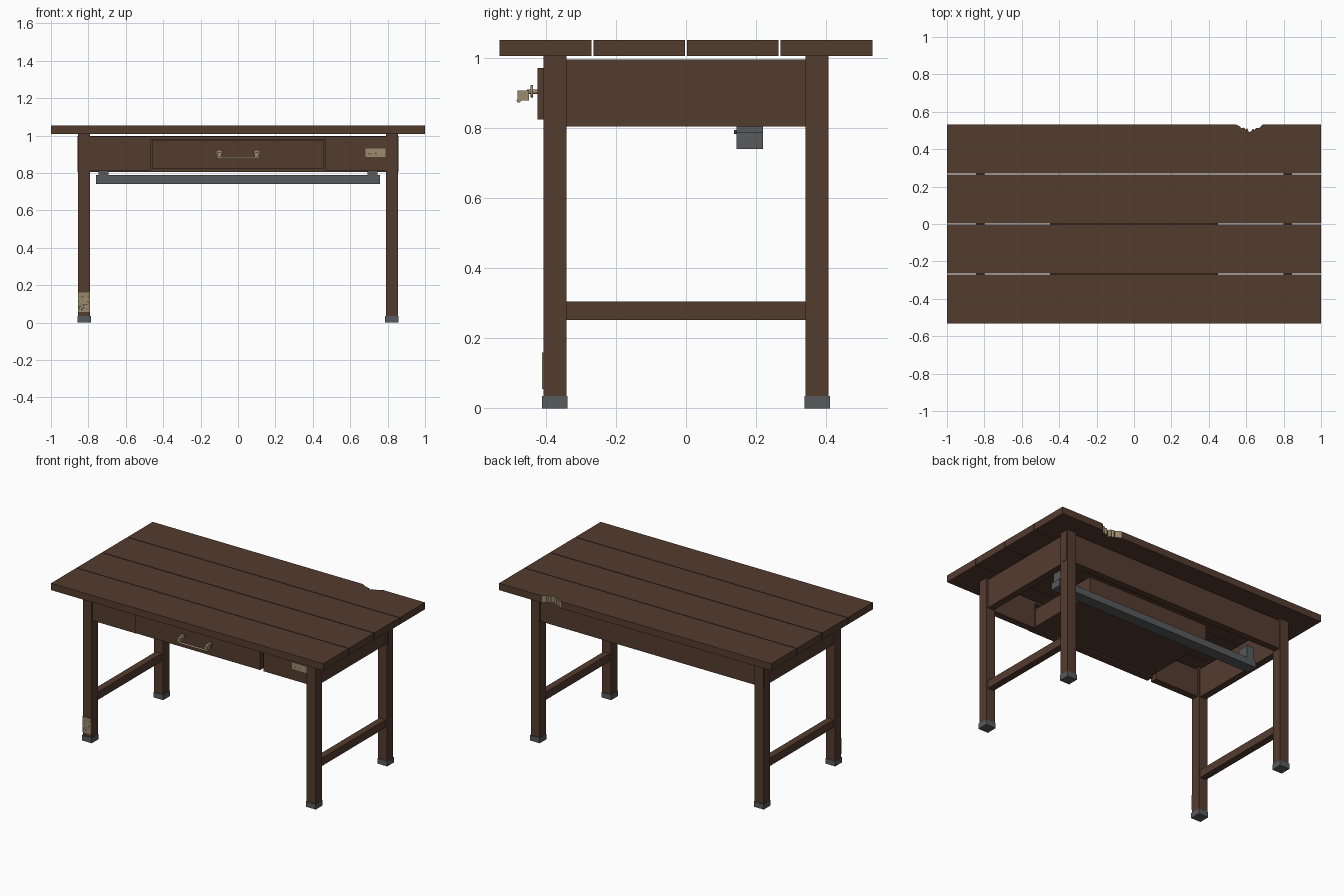
import bpy, bmesh, math, random
from mathutils import Vector

if "Cube" in bpy.data.objects:
    bpy.data.objects.remove(bpy.data.objects["Cube"])

random.seed(4)


def material(name, rgb):
    m = bpy.data.materials.new(name)
    m.diffuse_color = (*rgb, 1)
    m.use_nodes = True
    m.node_tree.nodes["Principled BSDF"].inputs["Base Color"].default_value = m.diffuse_color
    return m


WOOD = material("dark_wood", (0.088, 0.045, 0.028))
STEEL = material("grey_steel", (0.095, 0.10, 0.105))
TAN = material("bare_tan", (0.33, 0.26, 0.155))
SPECK = material("dark_speck", (0.03, 0.02, 0.014))


def finish(name, bm, *mats):
    bmesh.ops.recalc_face_normals(bm, faces=bm.faces)
    me = bpy.data.meshes.new(name)
    bm.to_mesh(me)
    bm.free()
    for m in mats:
        me.materials.append(m)
    ob = bpy.data.objects.new(name, me)
    bpy.context.collection.objects.link(ob)
    return ob


def box(name, x, y, z, mat):
    """Box from (min, max) pairs."""
    bm = bmesh.new()
    bmesh.ops.create_cube(bm, size=1)
    for v in bm.verts:
        v.co = [r[0] if c < 0 else r[1] for r, c in zip((x, y, z), v.co)]
    return finish(name, bm, mat)


def prism(name, pts, direction, *mats):
    """Extrude a closed 3D outline along a direction."""
    bm = bmesh.new()
    f = bm.faces.new([bm.verts.new(p) for p in pts])
    ext = bmesh.ops.extrude_face_region(bm, geom=[f])
    for v in ext["geom"]:
        if isinstance(v, bmesh.types.BMVert):
            v.co += Vector(direction)
    return finish(name, bm, *mats)


def rod(name, a, b, radius, mat, sides=12):
    a, b = Vector(a), Vector(b)
    bm = bmesh.new()
    bmesh.ops.create_cone(bm, cap_ends=True, segments=sides, radius1=radius,
                          radius2=radius, depth=(b - a).length)
    rot = (b - a).to_track_quat('Z', 'Y')
    for v in bm.verts:
        v.co = rot @ v.co + (a + b) / 2
    return finish(name, bm, mat)


def pair(s, a, b):
    """Mirrored (min, max) range on side s."""
    return (min(s * a, s * b), max(s * a, s * b))


# Tabletop planks
Z0, Z1 = 1.007, 1.053
for i, (a, b) in enumerate([(-0.533, -0.270), (-0.265, -0.003), (0.003, 0.265)]):
    box(f"top_plank_{i + 1}", (-1, 1), (a, b), (Z0, Z1), WOOD)

# Back plank with a splintered bite out of its edge
bite = [(0.69, 0.533), (0.668, 0.512), (0.655, 0.514), (0.645, 0.503),
        (0.635, 0.508), (0.625, 0.495), (0.614, 0.490), (0.606, 0.512),
        (0.597, 0.505), (0.588, 0.516), (0.576, 0.511), (0.565, 0.522), (0.545, 0.533)]
outline = [(-1, 0.270), (1, 0.270), (1, 0.533)] + bite + [(-1, 0.533)]
plank = prism("top_plank_back", [(x, y, Z0) for x, y in outline], (0, 0, Z1 - Z0), WOOD, TAN)
for p in plank.data.polygons:
    if abs(p.normal.z) < 0.5 and 0.54 < p.center.x < 0.70 and p.center.y < 0.532:
        p.material_index = 1

# Legs, feet, side aprons and side stretchers
for s, side in ((-1, "left"), (1, "right")):
    for t, end in ((-1, "front"), (1, "back")):
        box(f"leg_{end}_{side}", pair(s, 0.79, 0.855), pair(t, 0.342, 0.407), (0.02, 1.007), WOOD)
        box(f"foot_{end}_{side}", pair(s, 0.787, 0.859), pair(t, 0.339, 0.411), (0, 0.035), STEEL)
    box(f"side_apron_{side}", pair(s, 0.80, 0.845), (-0.342, 0.342), (0.805, 0.997), WOOD)
    box(f"side_stretcher_{side}", pair(s, 0.80, 0.845), (-0.342, 0.342), (0.253, 0.305), WOOD)
    box(f"front_apron_{side}", pair(s, 0.468, 0.80), (-0.400, -0.355), (0.810, 0.995), WOOD)

# Back apron and rail over the drawer
box("back_apron", (-0.857, 0.857), (0.355, 0.400), (0.805, 0.997), WOOD)
box("drawer_rail", (-0.468, 0.468), (-0.400, -0.355), (0.980, 0.995), WOOD)

# Drawer: front, sides, back and bottom
box("drawer_front", (-0.46, 0.46), (-0.424, -0.375), (0.825, 0.973), WOOD)
for s, side in ((-1, "left"), (1, "right")):
    box(f"drawer_side_{side}", pair(s, 0.425, 0.45), (-0.375, 0.13), (0.835, 0.955), WOOD)
box("drawer_back", (-0.425, 0.425), (0.105, 0.13), (0.835, 0.955), WOOD)
box("drawer_bottom", (-0.425, 0.425), (-0.375, 0.105), (0.835, 0.85), WOOD)

# Drawer pull: round roses, drop blocks and a bar
for s, side in ((-1, "left"), (1, "right")):
    x = s * 0.10
    rod(f"pull_post_{side}", (x, -0.424, 0.905), (x, -0.455, 0.905), 0.006, TAN)
    rod(f"pull_rose_{side}", (x, -0.437, 0.906), (x, -0.445, 0.906), 0.018, TAN, 16)
    box(f"pull_block_{side}", (x - 0.011, x + 0.011), (-0.482, -0.448), (0.880, 0.909), TAN)
rod("pull_bar", (-0.115, -0.478, 0.880), (0.115, -0.478, 0.880), 0.006, TAN)

# Steel beam under the top with its hanging brackets
box("steel_beam", (-0.76, 0.76), (0.145, 0.22), (0.742, 0.788), STEEL)
for s, side in ((-1, "left"), (1, "right")):
    box(f"beam_bracket_{side}", pair(s, 0.692, 0.745), (0.145, 0.22), (0.788, 0.87), STEEL)
    rod(f"bracket_bolt_{side}", (s * 0.718, 0.145, 0.790), (s * 0.718, 0.137, 0.790), 0.006, STEEL, 8)


def specks(name, x, z, y, count, size):
    """Thin dark chips scattered over a front-facing area."""
    bm = bmesh.new()
    for _ in range(count):
        cx, cz = random.uniform(*x), random.uniform(*z)
        r = size * random.uniform(0.6, 1.2)
        a0 = random.random() * 6
        bm.faces.new([bm.verts.new((cx + r * math.cos(a0 + k * math.tau / 4), y,
                                    cz + r * math.sin(a0 + k * math.tau / 4)))
                      for k in range(4)])
    ob = finish(name, bm, SPECK)
    for p in ob.data.polygons:
        if p.normal.y > 0:
            p.flip()


# Label plate on the right of the front apron
box("label_plate", (0.682, 0.788), (-0.406, -0.400), (0.885, 0.930), TAN)
specks("label_marks", (0.695, 0.745), (0.900, 0.908), -0.4065, 7, 0.003)

# Worn patch on the front left leg
box("worn_patch", (-0.856, -0.791), (-0.411, -0.407), (0.056, 0.160), TAN)
specks("worn_patch_specks", (-0.85, -0.797), (0.062, 0.145), -0.4115, 26, 0.0035)
